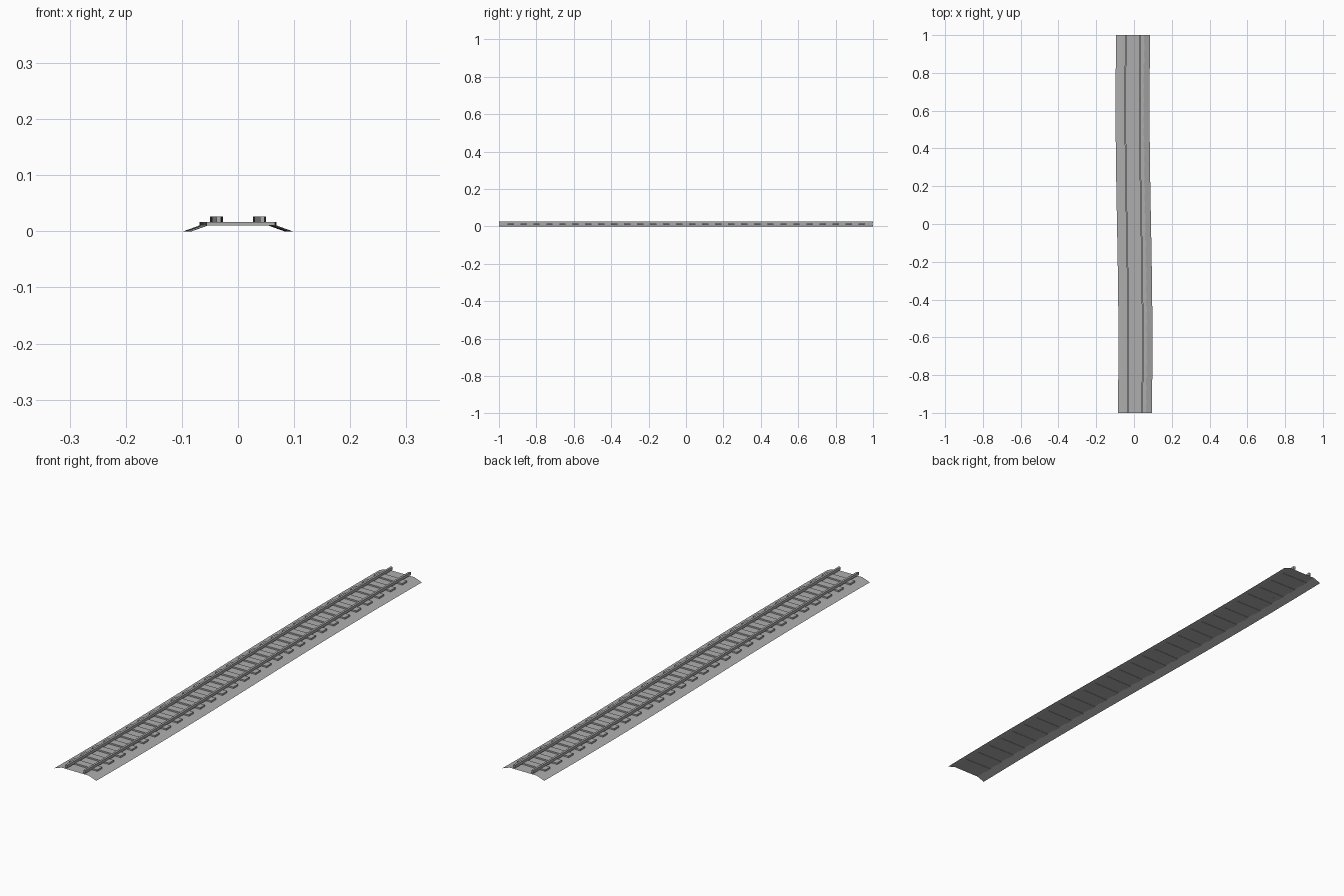
import bpy, bmesh, math

if "Cube" in bpy.data.objects:
    bpy.data.objects.remove(bpy.data.objects["Cube"])

STEPS = 40        # segments along the track
SLEEPERS = 28

grey = bpy.data.materials.new("track_grey")
grey.diffuse_color = (0.42, 0.42, 0.42, 1)
grey.use_nodes = True
grey.node_tree.nodes["Principled BSDF"].inputs["Base Color"].default_value = grey.diffuse_color


def centre(y):
    """Sideways offset of the gentle S-bend."""
    return -0.0075 * math.sin(2.5 * y)


def heading(y):
    return math.atan(0.0075 * 2.5 * math.cos(2.5 * y))


def finish(bm, name):
    mesh = bpy.data.meshes.new(name)
    bm.to_mesh(mesh)
    bm.free()
    mesh.materials.append(grey)
    obj = bpy.data.objects.new(name, mesh)
    bpy.context.collection.objects.link(obj)
    return obj


def sweep(name, profile, closed):
    """Carry an x/z profile along the bend."""
    bm = bmesh.new()
    rings = []
    for i in range(STEPS + 1):
        y = -1 + 2 * i / STEPS
        rings.append([bm.verts.new((x + centre(y), y, z)) for x, z in profile])
    n = len(profile)
    for a, b in zip(rings, rings[1:]):
        for j in range(n if closed else n - 1):
            k = (j + 1) % n
            bm.faces.new((a[j], a[k], b[k], b[j]))
    if closed:
        bm.faces.new(rings[0])
        bm.faces.new(rings[-1])
        bmesh.ops.recalc_face_normals(bm, faces=bm.faces)
    return finish(bm, name)


# Ballast bed: an open sheet with sloping shoulders
sweep("ballast_bed", [(-0.09, 0), (-0.058, 0.0115), (0.058, 0.0115), (0.09, 0)], False)

# Two rails
for side, name in ((-1, "left_rail"), (1, "right_rail")):
    x = side * 0.0385
    sweep(name, [(x - 0.004, 0.0155), (x + 0.004, 0.0155),
                 (x + 0.004, 0.0265), (x - 0.004, 0.0265)], True)

# Sleepers, turned to follow the bend
for i in range(SLEEPERS):
    y = -0.938 + 1.876 * i / (SLEEPERS - 1)
    bm = bmesh.new()
    bmesh.ops.create_cube(bm, size=1)
    bmesh.ops.scale(bm, vec=(0.122, 0.03, 0.0065), verts=bm.verts)
    sleeper = finish(bm, f"sleeper_{i + 1}")
    sleeper.location = (centre(y), y, 0.01375)
    sleeper.rotation_euler.z = heading(y)
